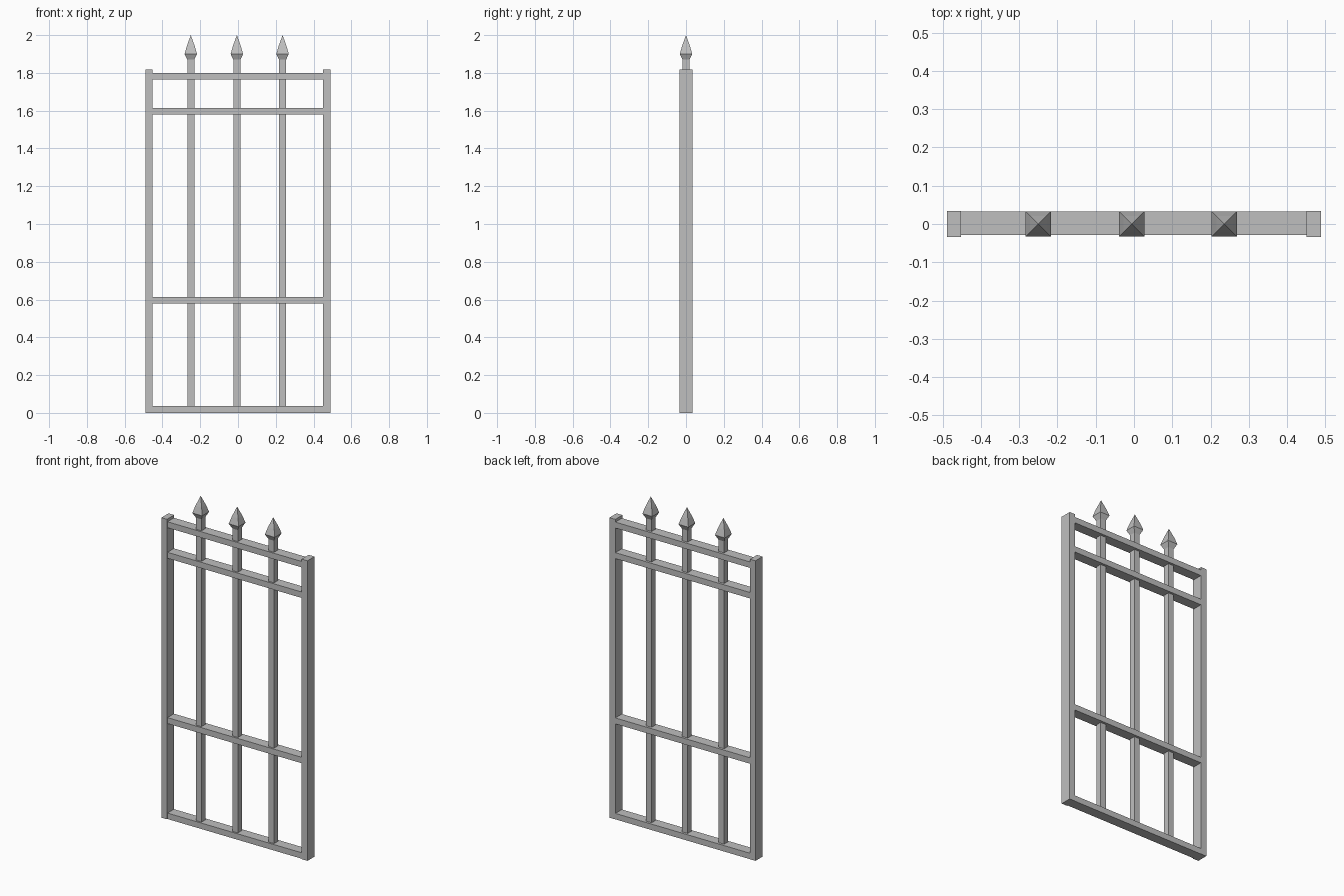
import bpy
import bmesh

default = bpy.data.objects.get("Cube")
if default:
    bpy.data.objects.remove(default, do_unlink=True)

# Single painted metal colour
metal = bpy.data.materials.new("grey_metal")
metal.use_nodes = True
grey = (0.52, 0.52, 0.52, 1)
metal.diffuse_color = grey
metal.node_tree.nodes["Principled BSDF"].inputs["Base Color"].default_value = grey


def finish(name, bm):
    bmesh.ops.recalc_face_normals(bm, faces=bm.faces)
    mesh = bpy.data.meshes.new(name)
    bm.to_mesh(mesh)
    bm.free()
    mesh.materials.append(metal)
    obj = bpy.data.objects.new(name, mesh)
    bpy.context.collection.objects.link(obj)
    return obj


def box(name, low, high):
    bm = bmesh.new()
    bmesh.ops.create_cube(bm, size=1)
    for v in bm.verts:
        v.co = [(a + b) / 2 + c * (b - a) for a, b, c in zip(low, high, v.co)]
    return finish(name, bm)


def picket(name, x, profile, tip):
    """Square bar lofted through (half width, height) rings up to a point."""
    bm = bmesh.new()
    rings = []
    for r, z in profile:
        corners = ((-r, -r), (r, -r), (r, r), (-r, r))
        rings.append([bm.verts.new((x + dx, dy, z)) for dx, dy in corners])
    bm.faces.new(rings[0])
    for lower, upper in zip(rings, rings[1:]):
        for i in range(4):
            j = (i + 1) % 4
            bm.faces.new((lower[i], lower[j], upper[j], upper[i]))
    point = bm.verts.new((x, 0, tip))
    for i in range(4):
        bm.faces.new((rings[-1][i], rings[-1][(i + 1) % 4], point))
    return finish(name, bm)


# Side posts
for side, inner, outer in (("right", -0.452, -0.489), ("left", 0.45, 0.489)):
    box(side + "_post", (min(inner, outer), -0.034, 0),
        (max(inner, outer), 0.034, 1.817))

# Horizontal rails
for name, bottom in (("bottom", 0), ("middle", 0.578),
                     ("upper", 1.579), ("top", 1.764)):
    box(name + "_rail", (-0.455, -0.029, bottom), (0.453, 0.033, bottom + 0.036))

# Pickets with spear heads
spear = ((0.0185, 0.02), (0.0185, 1.87), (0.033, 1.9), (0.021, 1.942))
for name, x in (("right", -0.25), ("centre", -0.006), ("left", 0.236)):
    picket(name + "_picket", x, spear, 2)
